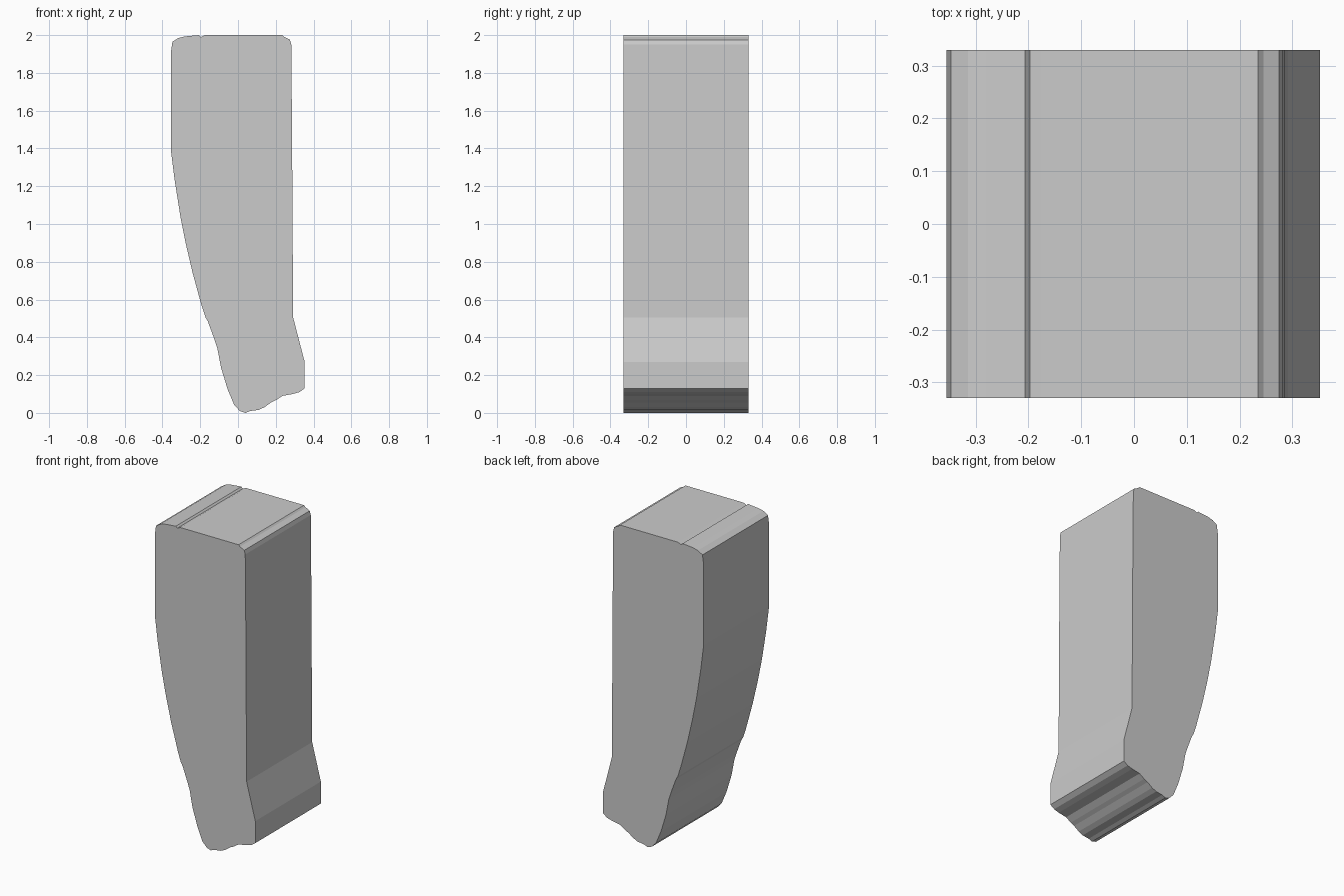
import bpy, bmesh
from mathutils import Vector

HALF_DEPTH = 0.33

# Side outline (x, z), clockwise from the upper left
outline = [
    (-0.355, 1.91), (-0.347, 1.965), (-0.315, 1.985), (-0.28, 1.993), (-0.207, 2.0),
    (-0.197, 1.99), (-0.175, 2.0), (0.235, 2.0), (0.245, 1.99), (0.275, 1.975),
    (0.282, 1.95), (0.286, 1.5), (0.289, 0.97), (0.292, 0.505),      # straight back
    (0.353, 0.27), (0.353, 0.13), (0.325, 0.11), (0.29, 0.10),       # flared heel
    (0.235, 0.09), (0.20, 0.067), (0.175, 0.055), (0.14, 0.03), (0.11, 0.016),
    (0.065, 0.01), (0.04, 0.0), (0.01, 0.01), (-0.02, 0.042),        # rough underside
    (-0.055, 0.125), (-0.09, 0.24), (-0.11, 0.345), (-0.125, 0.39),
    (-0.16, 0.485), (-0.172, 0.505), (-0.192, 0.565), (-0.24, 0.74),  # curved flank
    (-0.275, 0.89), (-0.305, 1.04), (-0.335, 1.23), (-0.355, 1.39),
]

# Extrude the outline through the depth
bm = bmesh.new()
front = bm.faces.new([bm.verts.new((x, -HALF_DEPTH, z)) for x, z in outline])
result = bmesh.ops.extrude_face_region(bm, geom=[front], use_keep_orig=True)
moved = [g for g in result["geom"] if isinstance(g, bmesh.types.BMVert)]
bmesh.ops.translate(bm, verts=moved, vec=Vector((0, 2 * HALF_DEPTH, 0)))
bmesh.ops.recalc_face_normals(bm, faces=bm.faces[:])

mesh = bpy.data.meshes.new("tapered_block")
bm.to_mesh(mesh)
bm.free()
block = bpy.data.objects.new("tapered_block", mesh)
bpy.context.collection.objects.link(block)
